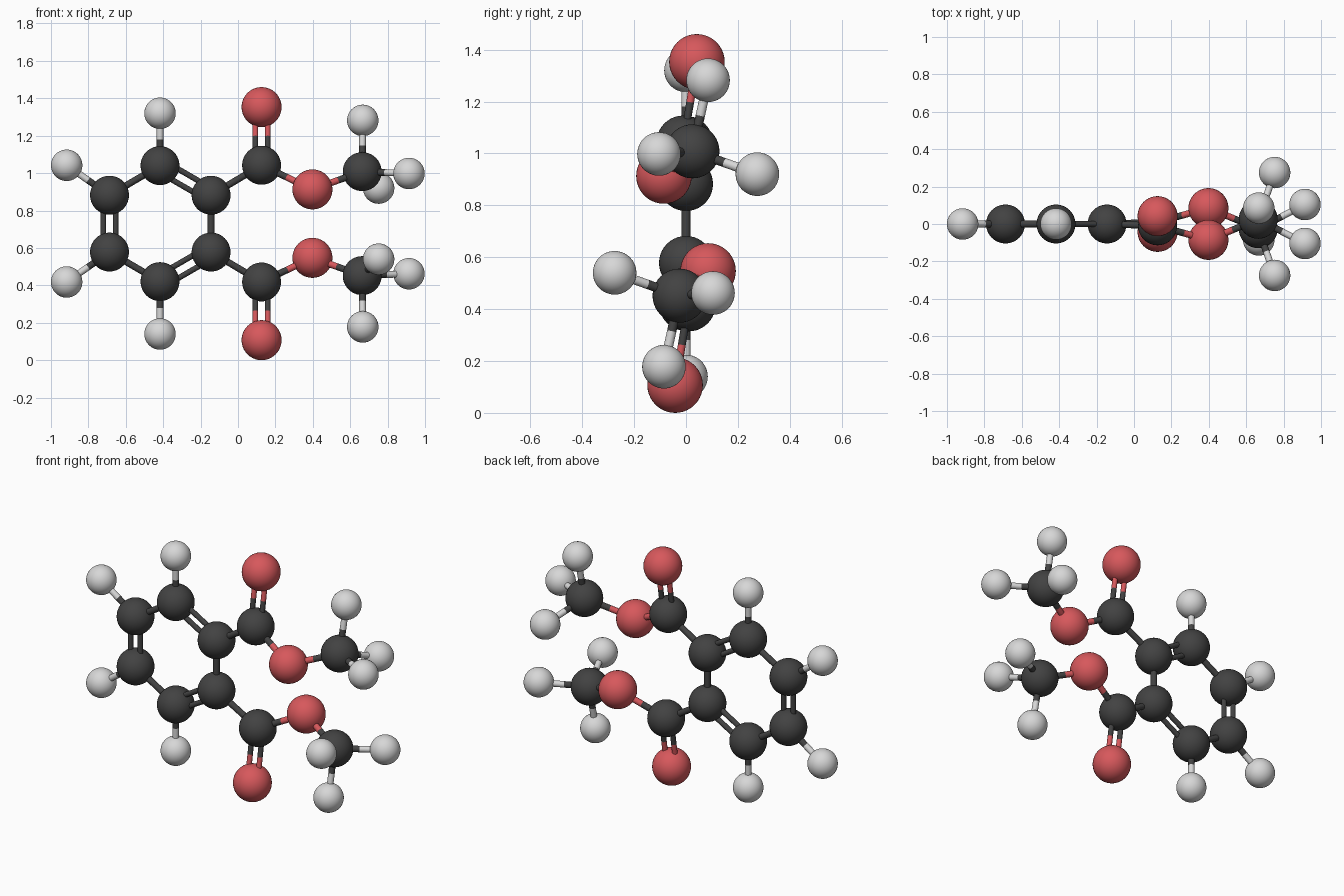
import bpy
from mathutils import Vector

cube = bpy.data.objects.get("Cube")
if cube:
    bpy.data.objects.remove(cube, do_unlink=True)

MID_Z = 0.73  # height of the two-fold axis that runs along x


def material(name, rgb):
    mat = bpy.data.materials.new(name)
    mat.use_nodes = True
    mat.diffuse_color = (*rgb, 1)
    bsdf = next(n for n in mat.node_tree.nodes if n.type == 'BSDF_PRINCIPLED')
    bsdf.inputs["Base Color"].default_value = (*rgb, 1)
    bsdf.inputs["Roughness"].default_value = 0.5
    return mat


# Element kinds: ball radius and material
KINDS = {
    "carbon": (0.104, material("charcoal grey", (0.055, 0.055, 0.055))),
    "oxygen": (0.107, material("soft red", (0.68, 0.098, 0.107))),
    "hydrogen": (0.084, material("pale grey", (0.68, 0.68, 0.68))),
}

# Atoms of the upper half: kind and position
ATOMS = {
    "ring_inner": ("carbon", (-0.144, 0, 0.882)),
    "ring_middle": ("carbon", (-0.417, 0, 1.04)),
    "ring_outer": ("carbon", (-0.687, 0, 0.882)),
    "ring_middle_hydrogen": ("hydrogen", (-0.417, 0, 1.32)),
    "ring_outer_hydrogen": ("hydrogen", (-0.916, 0, 1.042)),
    "branch": ("carbon", (0.126, -0.01, 1.042)),
    "branch_tip": ("oxygen", (0.126, 0.042, 1.353)),
    "link": ("oxygen", (0.398, -0.085, 0.913)),
    "end": ("carbon", (0.664, 0.025, 1.008)),
    "end_hydrogen_top": ("hydrogen", (0.667, 0.085, 1.282)),
    "end_hydrogen_side": ("hydrogen", (0.914, -0.104, 0.998)),
    "end_hydrogen_back": ("hydrogen", (0.752, 0.275, 0.92)),
}

# Bonds of the upper half: two atoms and the number of rods
BONDS = [
    ("ring_inner", "ring_middle", 2),
    ("ring_middle", "ring_outer", 1),
    ("ring_middle", "ring_middle_hydrogen", 1),
    ("ring_outer", "ring_outer_hydrogen", 1),
    ("ring_inner", "branch", 1),
    ("branch", "branch_tip", 2),
    ("branch", "link", 1),
    ("link", "end", 1),
    ("end", "end_hydrogen_top", 1),
    ("end", "end_hydrogen_side", 1),
    ("end", "end_hydrogen_back", 1),
]


def finish(name, mat):
    obj = bpy.context.object
    obj.name = name
    obj.data.materials.append(mat)
    bpy.ops.object.shade_smooth_by_angle()


def ball(name, kind, pos):
    radius, mat = KINDS[kind]
    bpy.ops.mesh.primitive_uv_sphere_add(
        segments=40, ring_count=20, radius=radius, location=pos)
    finish(name, mat)


def rod(name, start, end, radius, mat):
    axis = end - start
    bpy.ops.mesh.primitive_cylinder_add(
        vertices=20, radius=radius, depth=axis.length,
        location=(start + end) / 2,
        rotation=axis.to_track_quat('Z', 'Y').to_euler())
    finish(name, mat)


def bond(name, atom_a, atom_b, count):
    """Rods between two atoms, each half in the colour of its own atom."""
    (kind_a, a), (kind_b, b) = atom_a, atom_b
    across = (b - a).cross(Vector((0, 1, 0))).normalized()
    offsets = (0,) if count == 1 else (-0.033, 0.033)
    radius = 0.018 if count == 1 else 0.015
    for off in offsets:
        shift = across * off
        mid = (a + b) / 2 + shift
        rod(name + "_bond_start", a + shift, mid, radius, KINDS[kind_a][1])
        rod(name + "_bond_end", mid, b + shift, radius, KINDS[kind_b][1])


# Build the upper half, then the lower half turned half a turn about the axis
halves = {}
for half, sign in (("upper", 1), ("lower", -1)):
    atoms = {}
    for key, (kind, (x, y, z)) in ATOMS.items():
        pos = Vector((x, sign * y, MID_Z + sign * (z - MID_Z)))
        atoms[key] = (kind, pos)
        ball(f"{half}_{key}_{kind}", kind, pos)
    for first, second, count in BONDS:
        bond(f"{half}_{first}_to_{second}", atoms[first], atoms[second], count)
    halves[half] = atoms

# Bonds that join the halves of the ring
for key, count in (("ring_inner", 1), ("ring_outer", 2)):
    bond(f"{key}_join", halves["upper"][key], halves["lower"][key], count)
